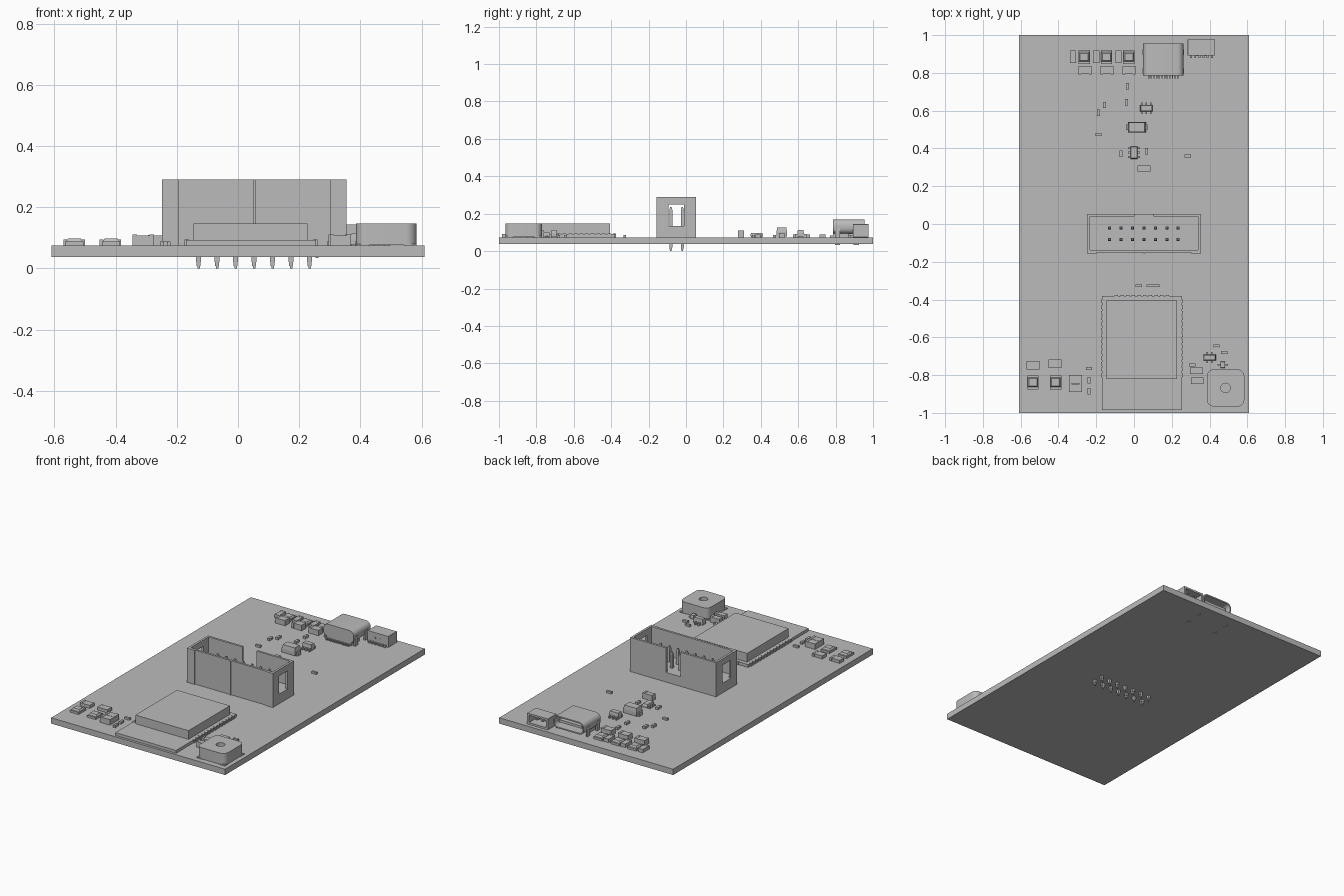
import bpy, bmesh, math
from mathutils import Matrix, Vector

cube = bpy.data.objects.get("Cube")
if cube:
    bpy.data.objects.remove(cube, do_unlink=True)

grey = bpy.data.materials.new("plain grey")
grey.use_nodes = True
shade = (0.5, 0.5, 0.5, 1)
grey.diffuse_color = shade
grey.node_tree.nodes["Principled BSDF"].inputs["Base Color"].default_value = shade

BOTTOM, TOP = 0.037, 0.074


def finish(name, bm, smooth=False):
    bmesh.ops.recalc_face_normals(bm, faces=bm.faces)
    mesh = bpy.data.meshes.new(name)
    bm.to_mesh(mesh)
    bm.free()
    mesh.materials.append(grey)
    obj = bpy.data.objects.new(name, mesh)
    bpy.context.collection.objects.link(obj)
    if smooth:
        bpy.ops.object.select_all(action='DESELECT')
        obj.select_set(True)
        bpy.context.view_layer.objects.active = obj
        bpy.ops.object.shade_smooth_by_angle()
    return obj


def span(bm, xs, ys, zs, taper=1.0):
    """Box between limits; taper scales the top face."""
    size = Vector((xs[1] - xs[0], ys[1] - ys[0], zs[1] - zs[0]))
    mid = Vector((sum(xs), sum(ys), sum(zs))) / 2
    verts = bmesh.ops.create_cube(bm, size=1)["verts"]
    for v in verts:
        k = taper if v.co.z > 0 else 1
        v.co = mid + Vector((v.co.x * size.x * k, v.co.y * size.y * k, v.co.z * size.z))


def block(bm, x, y, w, d, z, h, taper=1.0):
    span(bm, (x - w / 2, x + w / 2), (y - d / 2, y + d / 2), (z, z + h), taper)


def round_rect(w, h, r, steps):
    pts = []
    for i, (sx, sy) in enumerate(((1, 1), (-1, 1), (-1, -1), (1, -1))):
        for k in range(steps + 1):
            a = math.pi / 2 * (i + k / steps)
            pts.append((sx * (w / 2 - r) + r * math.cos(a), sy * (h / 2 - r) + r * math.sin(a)))
    return pts


def tube(bm, outer, inner, depth, floor, place):
    """Cup along local z: open at z = depth, with the cavity floor at z = floor."""
    def ring(pts, z):
        return [bm.verts.new(place @ Vector((p[0], p[1], z))) for p in pts]
    rings = [ring(outer, 0), ring(outer, depth), ring(inner, depth), ring(inner, floor)]
    n = len(outer)
    for a, b in zip(rings, rings[1:]):
        for i in range(n):
            bm.faces.new((a[i], a[(i + 1) % n], b[(i + 1) % n], b[i]))
    bm.faces.new(rings[0])
    bm.faces.new(rings[-1])


# Circuit board
bm = bmesh.new()
span(bm, (-0.61, 0.61), (-1, 1), (BOTTOM, TOP))
finish("circuit_board", bm)

# Header shroud: floor, front wall, split rear wall, windowed end walls
LEFT, RIGHT, FRONT, REAR, RIM, FLOOR, WALL = -0.248, 0.354, -0.152, 0.053, 0.29, 0.135, 0.014
bm = bmesh.new()
span(bm, (LEFT, RIGHT), (FRONT, REAR), (TOP, FLOOR))
span(bm, (LEFT, RIGHT), (FRONT, FRONT + WALL), (FLOOR, RIM))
for xs in ((LEFT, 0.003), (0.103, RIGHT)):
    span(bm, xs, (REAR - WALL, REAR), (FLOOR, RIM))
for xs in ((LEFT, LEFT + WALL), (RIGHT - WALL, RIGHT)):
    for ys in ((FRONT + WALL, -0.094), (-0.01, REAR - WALL)):
        span(bm, xs, ys, (FLOOR, RIM))
    span(bm, xs, (-0.094, -0.01), (0.25, RIM))
for xs in ((LEFT, -0.195), (0.049, 0.059), (0.302, RIGHT)):
    span(bm, xs, (FRONT - 0.005, FRONT), (TOP, RIM))
finish("header_shroud", bm)

# Header pins, tapered at both ends
bm = bmesh.new()
for col in range(7):
    for y in (-0.02, -0.081):
        x = -0.129 + col * 0.0605
        block(bm, x, y, 0.016, 0.016, 0.02, 0.2)
        block(bm, x, y, 0.016, 0.016, 0.22, 0.015, 0.5)
        block(bm, x, y, 0.008, 0.008, 0, 0.02)
        span(bm, (x - 0.007, x + 0.007), (y - 0.007, y + 0.007), (0.008, 0.021))
finish("header_pins", bm)

# Radio module: carrier, metal can and edge pads
bm = bmesh.new()
span(bm, (-0.17, 0.255), (-0.985, -0.38), (TOP, 0.092))
finish("module_carrier", bm)
bm = bmesh.new()
span(bm, (-0.145, 0.227), (-0.82, -0.405), (0.092, 0.147))
finish("module_can", bm)
bm = bmesh.new()
for i in range(14):
    for x in (-0.168, 0.253):
        block(bm, x, -0.41 - i * 0.03, 0.014, 0.019, TOP, 0.02)
for i in range(10):
    block(bm, -0.093 + i * 0.03, -0.382, 0.019, 0.014, TOP, 0.02)
finish("module_pads", bm)

# Buzzer: chamfered body with a round sound hole, on flat feet
bm = bmesh.new()
hole = [(0.025 * math.cos(a), 0.025 * math.sin(a)) for a in (math.tau * i / 32 for i in range(32))]
body = round_rect(0.198, 0.196, 0.035, 7)
tube(bm, body, hole, 0.071, 0.03, Matrix.Translation((0.485, -0.868, 0.076)))
finish("buzzer", bm, True)
bm = bmesh.new()
for sx in (-1, 1):
    for sy in (-1, 1):
        block(bm, 0.485 + sx * 0.078, -0.868 + sy * 0.078, 0.042, 0.04, TOP, 0.006)
finish("buzzer_feet", bm)

# Data socket: rounded shell open to the rear, tongue, contacts and tabs
along_y = Matrix(((1, 0, 0, 0.155), (0, 0, 1, 0.785), (0, 1, 0, 0.131), (0, 0, 0, 1)))
bm = bmesh.new()
tube(bm, round_rect(0.213, 0.078, 0.032, 6), round_rect(0.197, 0.062, 0.025, 6), 0.17, 0.03, along_y)
finish("data_socket_shell", bm, True)
bm = bmesh.new()
span(bm, (0.075, 0.235), (0.81, 0.935), (0.122, 0.138))
span(bm, (0.068, 0.242), (0.787, 0.87), (TOP, 0.1))
for i in range(12):
    block(bm, 0.078 + i * 0.014, 0.782, 0.007, 0.022, TOP, 0.01)
finish("data_socket_core", bm)
bm = bmesh.new()
for x in (0.051, 0.259):
    for y in (0.81, 0.91):
        block(bm, x, y, 0.01, 0.028, BOTTOM - 0.003, 0.1)
finish("data_socket_tabs", bm)

# Battery socket: open box with two contacts
bm = bmesh.new()
battery = Matrix(((1, 0, 0, 0.357), (0, 0, 1, 0.892), (0, 1, 0, 0.109), (0, 0, 0, 1)))
tube(bm, round_rect(0.145, 0.07, 0.001, 1), round_rect(0.121, 0.046, 0.001, 1), 0.085, 0.015, battery)
finish("battery_socket", bm)
bm = bmesh.new()
for x in (0.337, 0.377):
    block(bm, x, 0.925, 0.01, 0.07, 0.105, 0.01)
for i in range(6):
    block(bm, 0.302 + i * 0.022, 0.887, 0.01, 0.018, TOP, 0.012)
finish("battery_contacts", bm)


def chips(name, w, d, h, spots):
    """Small chips with slightly larger metal end caps."""
    bm = bmesh.new()
    for x, y in spots:
        block(bm, x, y, w * 0.96, d * 0.96, TOP, h * 0.95)
        for s in (-1, 1):
            if w > d:
                block(bm, x + s * w * 0.4, y, w * 0.2, d, TOP, h)
            else:
                block(bm, x, y + s * d * 0.4, w, d * 0.2, TOP, h)
    finish(name, bm)


chips("tiny_chips_lengthwise", 0.016, 0.034, 0.015, (
    (-.035, .73), (-.04, .645), (-.157, .63), (-.188, .59),
    (-.068, .373), (.066, .385), (-.238, -.828), (-.238, -.885)))
chips("tiny_chips_crosswise", 0.033, 0.015, 0.013, (
    (-.188, .473), (.285, .36), (.025, -.327), (-.238, -.765),
    (.437, -.645), (.478, -.68), (.308, -.747)))
chips("thin_chip", 0.068, 0.014, 0.012, [(.1, -.327)])
chips("capacitors", 0.068, 0.034, 0.036, ((.053, .294), (.33, -.776), (.335, -.83)))
chips("rear_resistors", 0.034, 0.066, 0.022, [(x, .885) for x in (-.323, -.2, -.082)])
chips("rear_capacitors", 0.07, 0.045, 0.035, [(x, .815) for x in (-.26, -.143, -.026)])
chips("front_resistors", 0.07, 0.045, 0.02, ((-.535, -.748), (-.418, -.74)))
chips("front_capacitors", 0.07, 0.045, 0.036, ((-.31, -.822), (-.31, -.868)))

# Indicator lights: base with a tapered lens
for name, y, xs in (("rear_lights", .885, (-.264, -.146, -.027)),
                    ("front_lights", -.838, (-.535, -.415))):
    bm = bmesh.new()
    for x in xs:
        block(bm, x, y, 0.06, 0.074, TOP, 0.013)
        block(bm, x, y, 0.056, 0.05, TOP + 0.013, 0.01, 0.75)
    finish(name, bm)


def leaded(name, x, y, w, d, h, legs, turn=0):
    """Small moulded package: tapered body and legs on two sides."""
    bm = bmesh.new()
    block(bm, 0, 0, w, d, TOP + 0.004, h / 2)
    block(bm, 0, 0, w, d, TOP + 0.004 + h / 2, h / 2, 0.88)
    for s in (-1, 1):
        for i in range(legs):
            lx = (i - (legs - 1) / 2) * w * 0.36
            block(bm, lx, s * (d / 2 + 0.005), 0.009, 0.018, TOP, h * 0.45)
    bmesh.ops.transform(bm, verts=bm.verts, matrix=Matrix.Translation((x, y, 0)) @ Matrix.Rotation(turn, 4, 'Z'))
    finish(name, bm)


leaded("regulator", .065, .613, .066, .034, .036, 3)
leaded("charger", 0, .378, .066, .036, .02, 3, math.pi / 2)
leaded("transistor", .4, -.707, .066, .03, .036, 2)
leaded("small_diode", .47, -.745, .034, .026, .022, 1, math.pi / 2)
leaded("power_diode", .015, .512, .095, .056, .048, 0)
bm = bmesh.new()
for x in (-.036, .066):
    block(bm, x, .512, .012, .03, TOP, .024)
finish("power_diode_legs", bm)
